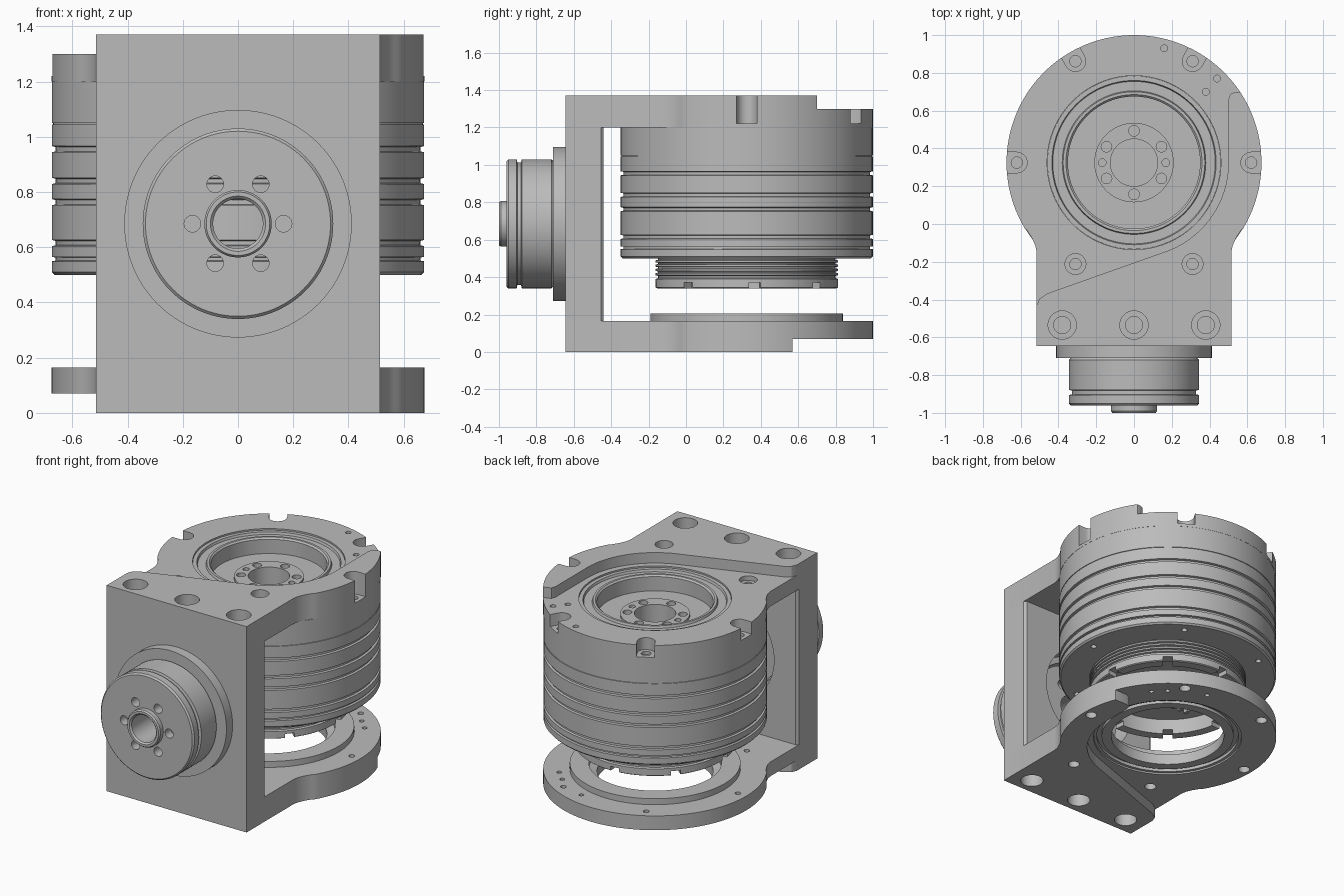
import bpy, bmesh, math
from mathutils import Matrix

cube = bpy.data.objects.get("Cube")
if cube:
    bpy.data.objects.remove(cube)

AXIS_Y = 0.325   # upright drum axis
HUB_Z = 0.685    # front actuator axis
TAU = math.tau

metal = bpy.data.materials.new("machined_grey")
metal.use_nodes = True
grey = (0.5, 0.5, 0.5, 1)
metal.diffuse_color = grey
metal.node_tree.nodes["Principled BSDF"].inputs["Base Color"].default_value = grey


def make(name, bm, matrix=None):
    bmesh.ops.remove_doubles(bm, verts=bm.verts, dist=1e-5)
    bmesh.ops.recalc_face_normals(bm, faces=bm.faces)
    if matrix:
        bm.transform(matrix)
    mesh = bpy.data.meshes.new(name)
    bm.to_mesh(mesh)
    bm.free()
    mesh.materials.append(metal)
    obj = bpy.data.objects.new(name, mesh)
    bpy.context.collection.objects.link(obj)
    return obj


def lathe(name, profile, matrix=None, closed=False, steps=96):
    bm = bmesh.new()
    verts = [bm.verts.new((r, 0, z)) for r, z in profile]
    pairs = list(zip(verts, verts[1:]))
    if closed:
        pairs.append((verts[-1], verts[0]))
    edges = [bm.edges.new(p) for p in pairs]
    bmesh.ops.spin(bm, geom=verts + edges, cent=(0, 0, 0), axis=(0, 0, 1),
                   angle=TAU, steps=steps)
    return make(name, bm, matrix)


def prism(name, outline, z0, z1, matrix=None):
    bm = bmesh.new()
    face = bm.faces.new([bm.verts.new((x, y, z0)) for x, y in outline])
    top = bmesh.ops.extrude_face_region(bm, geom=[face])["geom"]
    bmesh.ops.translate(bm, vec=(0, 0, z1 - z0),
                        verts=[v for v in top if isinstance(v, bmesh.types.BMVert)])
    return make(name, bm, matrix)


def drill(r, z0, z1, matrix):
    return lathe("cutter", [(0, z0), (r, z0), (r, z1), (0, z1)], matrix, steps=24)


def at(x, y):
    return Matrix.Translation((x, y, 0))


def polar(radius, degrees):
    a = math.radians(degrees)
    return at(radius * math.cos(a), AXIS_Y + radius * math.sin(a))


def cut(obj, cutters):
    for c in cutters:
        c.hide_render = True
        mod = obj.modifiers.new("cut", "BOOLEAN")
        mod.operation, mod.solver, mod.object = "DIFFERENCE", "EXACT", c
    graph = bpy.context.evaluated_depsgraph_get()
    mesh = bpy.data.meshes.new_from_object(obj.evaluated_get(graph))
    obj.modifiers.clear()
    obj.data = mesh
    for c in cutters:
        bpy.data.objects.remove(c)


def arc(radius, a0, a1, n):
    angles = [math.radians(a0 + (a1 - a0) * i / n) for i in range(n + 1)]
    return [(radius * math.cos(a), AXIS_Y + radius * math.sin(a)) for a in angles]


# Shared outline of both arm plates: square front, round back, small fillets
side = [(0.515, -0.645), (0.515, -0.15), (0.522, -0.115), (0.54, -0.075), (0.565, -0.035)]
outline = side + arc(0.675, -31, 211, 80) + [(-x, y) for x, y in reversed(side)]


def relief(y_end, z0, z1):
    edge = [(-2, -0.43), (-0.515, -0.43), (-0.5, -0.395), (-0.46, -0.368)]
    edge += arc(0.5, -68, 0, 16)
    edge += [(0.5, y_end - 0.04), (0.51, y_end - 0.012), (0.54, y_end)]
    return prism("cutter", edge + [(2, y_end), (2, 2), (-2, 2)], z0, z1)


Z = at(0, AXIS_Y)

# Upper arm plate: stepped top, central opening, rim slots and bolt holes
upper = prism("upper_arm_plate", outline, 1.2, 1.37)
cuts = [relief(0.7, 1.3, 1.5), drill(0.05, 1.33, 1.4, at(0, 5))]
cuts.append(lathe("cutter", [(0, 1.1), (0.46, 1.1), (0.46, 1.5), (0, 1.5)], Z))
slot = [(0.3, 0.055), (0, 0.055)]
slot += [(-0.055 * math.sin(math.pi * i / 8), 0.055 * math.cos(math.pi * i / 8))
         for i in range(1, 8)]
slot += [(0, -0.055), (0.3, -0.055)]
for a in (0, 60, 120, 180):
    turn = polar(0.62, a) @ Matrix.Rotation(math.radians(a), 4, "Z")
    cuts += [prism("cutter", slot, 1.22, 1.5, turn), drill(0.03, 1.1, 1.25, polar(0.62, a))]


def counterbore(wide, narrow, z0, z1, step, matrix):
    return lathe("cutter", [(0, z0), (narrow, z0), (narrow, step), (wide, step),
                            (wide, z1), (0, z1)], matrix, steps=32)


cuts += [counterbore(0.055, 0.03, 1.1, 1.5, 1.27, polar(0.62, a)) for a in (240, 300)]
cuts += [counterbore(0.075, 0.045, 1.1, 1.5, 1.26, at(x, -0.535)) for x in (-0.38, 0, 0.38)]
cuts += [drill(0.018, 1.25, 1.5, at(x, y)) for x, y in ((0.16, 0.93), (0.38, 0.7), (0.44, 0.77))]
cut(upper, cuts)

# Lower arm plate: stepped underside, open centre
lower = prism("lower_arm_plate", outline, 0, 0.165)
cuts = [relief(0.57, -0.2, 0.07)]
cuts.append(lathe("cutter", [(0, -0.1), (0.46, -0.1), (0.46, 0.3), (0, 0.3)], Z))
cuts += [drill(0.035, -0.1, 0.12, polar(0.62, a)) for a in range(0, 360, 60)]
cuts += [drill(0.018, 0.1, 0.3, polar(0.61, a)) for a in range(0, 360, 60)]
cuts += [drill(0.015, 0, 0.3, polar(0.58, a)) for a in (40, 50, 75)]
cuts += [drill(0.07, -0.1, 0.11, at(x, -0.535)) for x in (-0.38, 0, 0.38)]
cut(lower, cuts)

# Bearing ring seated in the lower plate
lathe("lower_bearing_ring",
      [(0.35, 0.08), (0.35, 0.15), (0.4, 0.165), (0.4, 0.205), (0.515, 0.205),
       (0.515, 0.164), (0.459, 0.164), (0.459, 0.08), (0.44, 0.08), (0.44, 0.1),
       (0.41, 0.1), (0.41, 0.08)], Z, closed=True)

# Drum: bored top, grooved wall, hollow ribbed neck
profile = [(0, 1.0), (0.125, 1.0), (0.125, 1.2), (0.21, 1.2), (0.21, 1.185), (0.35, 1.185),
           (0.35, 1.28), (0.36, 1.29), (0.375, 1.29), (0.38, 1.275), (0.43, 1.275),
           (0.435, 1.29), (0.459, 1.29), (0.459, 1.2), (0.674, 1.2)]
R = 0.674
for z, w in ((1.047, 0.003), (0.955, 0.011), (0.84, 0.011), (0.763, 0.011),
             (0.615, 0.011), (0.557, 0.008)):
    d = 0.004 if w < 0.005 else 0.014
    profile += [(R, z + w), (R - d, z + w * 0.7), (R - d, z - w * 0.7), (R, z - w)]
profile += [(R, 0.51), (R - 0.01, 0.5), (0.475, 0.5)]
for z in (0.485, 0.462, 0.439, 0.416):
    profile += [(0.475, z + 0.008), (0.487, z + 0.005), (0.487, z - 0.006), (0.475, z - 0.009)]
profile += [(0.475, 0.395), (0.487, 0.39), (0.487, 0.345), (0.48, 0.34), (0.42, 0.34),
            (0.42, 0.44), (0, 0.44)]
drum = lathe("drum_housing", profile, Z)
cuts = [drill(0.028, 1.1, 1.3, polar(0.168, a)) for a in range(30, 390, 60)]
cuts += [drill(0.02, 1.1, 1.3, polar(0.168, a)) for a in (0, 180)]
cuts += [drill(0.018, 0.4, 0.54, polar(0.6, a)) for a in range(0, 360, 60)]
tooth = [(-0.05, -0.03), (0.05, -0.03), (0.05, 0.03), (-0.05, 0.03)]
for a in range(5, 365, 45):
    turn = polar(0.46, a) @ Matrix.Rotation(math.radians(a), 4, "Z")
    cuts.append(prism("cutter", tooth, 0.3, 0.37, turn))
cut(drum, cuts)

# Connector strip with pins inside the neck
prism("connector_board", [(-0.25, 0.2), (0.25, 0.2), (0.25, 0.28), (-0.25, 0.28)], 0.4, 0.45)
for i in range(10):
    x = -0.225 + i * 0.05
    prism("connector_pin", [(x - 0.01, 0.22), (x + 0.01, 0.22), (x + 0.01, 0.26),
                            (x - 0.01, 0.26)], 0.37, 0.41)

# Front plate joining the arms, opened behind the actuator
wall = [(-0.515, -0.645), (0.515, -0.645), (0.515, -0.455), (0.5, -0.44),
        (-0.5, -0.44), (-0.515, -0.455)]
front = prism("front_plate", wall, 0.165, 1.2)
Y = Matrix.Translation((0, 0, HUB_Z)) @ Matrix.Rotation(math.pi / 2, 4, "X")
cut(front, [lathe("cutter", [(0, 0.3), (0.34, 0.3), (0.34, 0.58), (0.3, 0.58),
                             (0.3, 0.8), (0, 0.8)], Y)])

# Front actuator: flange, grooved body, hollow hub
actuator = lathe("front_actuator",
                 [(0.09, 0.6), (0.09, 0.99), (0.1, 1.0), (0.115, 1.0), (0.122, 0.99),
                  (0.122, 0.96), (0.335, 0.96), (0.345, 0.95), (0.345, 0.905),
                  (0.328, 0.902), (0.328, 0.882), (0.345, 0.878), (0.345, 0.72),
                  (0.335, 0.71), (0.412, 0.71), (0.412, 0.645), (0.29, 0.645),
                  (0.29, 0.6)], Y, closed=True)
cuts = []
for i in range(6):
    a = TAU * i / 6
    depth = 0.9 if i % 3 == 0 else 0.5
    cuts.append(drill(0.03, depth, 1.1, Y @ at(0.165 * math.cos(a), 0.165 * math.sin(a))))
cut(actuator, cuts)

# Smooth round walls, keep machined edges sharp
bpy.ops.object.select_all(action="DESELECT")
for obj in bpy.context.collection.objects:
    if obj.type == "MESH" and metal.name in obj.data.materials:
        obj.select_set(True)
        bpy.context.view_layer.objects.active = obj
bpy.ops.object.shade_smooth_by_angle(angle=math.radians(30))
